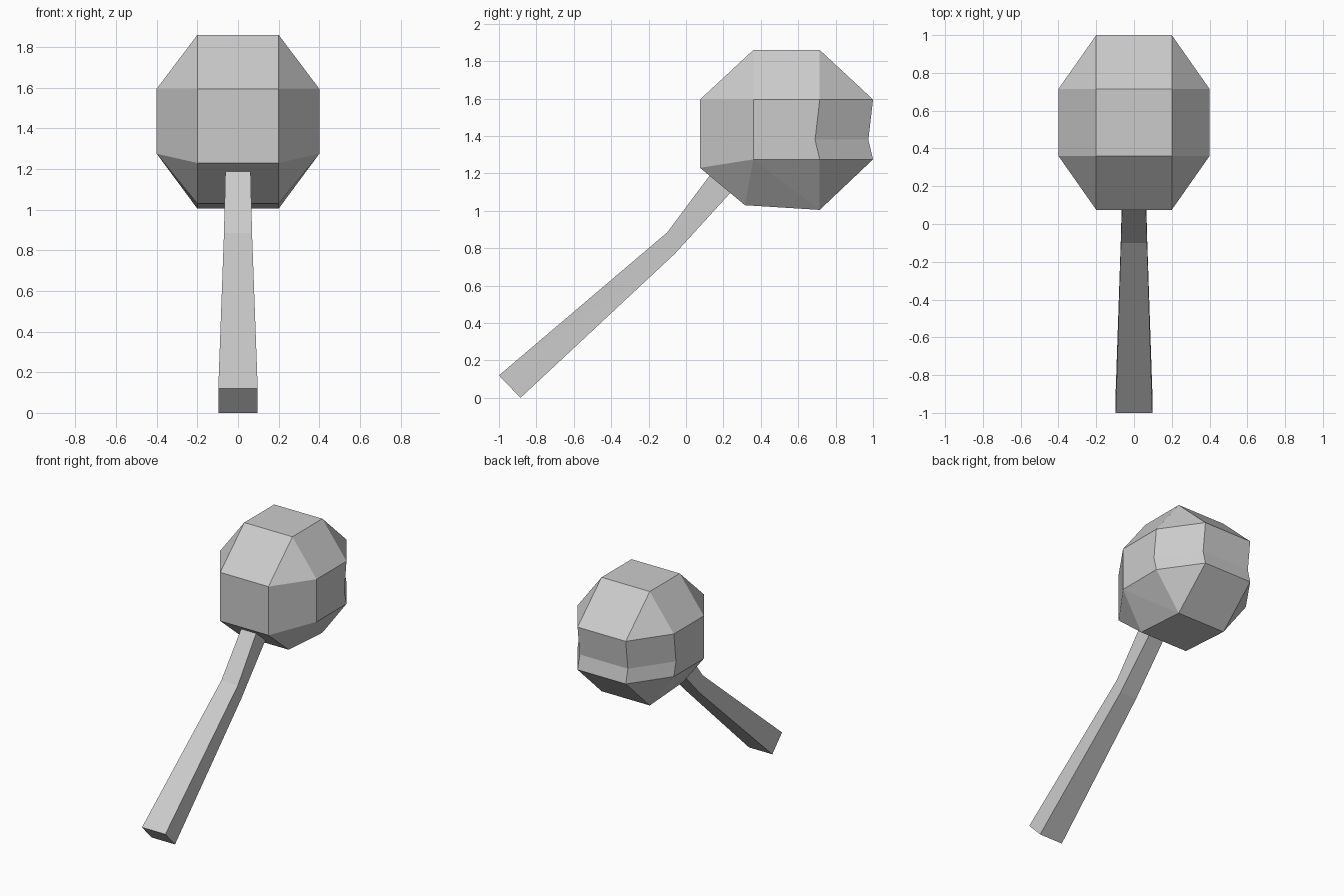
import bpy, bmesh, math

cube = bpy.data.objects.get("Cube")
if cube:
    bpy.data.objects.remove(cube, do_unlink=True)

# Single plain grey
grey = bpy.data.materials.new("light_grey")
grey.use_nodes = True
grey.diffuse_color = (0.6, 0.6, 0.6, 1)
grey.node_tree.nodes["Principled BSDF"].inputs["Base Color"].default_value = (0.6, 0.6, 0.6, 1)


def loft(name, rows, closed, mirrored):
    """Join rows of points with faces, close the ends, merge flat neighbours."""
    bm = bmesh.new()
    grid = [[bm.verts.new(p) for p in row] for row in rows]
    n = len(rows[0])
    for upper, lower in zip(grid, grid[1:]):
        for j in range(n if closed else n - 1):
            k = (j + 1) % n
            bm.faces.new((upper[j], upper[k], lower[k]))
            bm.faces.new((upper[j], lower[k], lower[j]))
    bm.faces.new(grid[0])
    bm.faces.new(grid[-1])
    bmesh.ops.remove_doubles(bm, verts=bm.verts[:], dist=0.0005)
    if mirrored:
        bmesh.ops.mirror(bm, geom=bm.verts[:] + bm.edges[:] + bm.faces[:],
                         axis='X', merge_dist=0.0005)
    bmesh.ops.recalc_face_normals(bm, faces=bm.faces[:])
    bmesh.ops.dissolve_limit(bm, angle_limit=math.radians(0.5),
                             verts=bm.verts[:], edges=bm.edges[:])
    mesh = bpy.data.meshes.new(name)
    bm.to_mesh(mesh)
    bm.free()
    mesh.materials.append(grey)
    obj = bpy.data.objects.new(name, mesh)
    bpy.context.collection.objects.link(obj)
    return obj


# Head: half outlines run front to back, from the top cap to the bottom cap
WIDE = (0, 0.2, 0.4, 0.4, 0.2, 0)
CAP = (0, 0.2, 0.2, 0.2, 0.2, 0)


def outline(xs, ys, front_z, z):
    zs = (front_z, front_z, z, z, z, z)
    return list(zip(xs, ys, zs))


def cap(front, back, front_z, back_z):
    ys = (front,) * 3 + (back,) * 3
    zs = (front_z,) * 3 + (back_z,) * 3
    return list(zip(CAP, ys, zs))


full = (0.075, 0.075, 0.36, 0.715, 1.0, 1.0)
dented = (0.075, 0.075, 0.36, 0.69, 0.975, 0.975)
loft("head", [
    cap(0.36, 0.715, 1.86, 1.86),
    outline(WIDE, full, 1.595, 1.595),
    outline(WIDE, dented, 1.38, 1.38),
    outline(WIDE, full, 1.23, 1.275),
    cap(0.315, 0.715, 1.03, 1.005),
], closed=False, mirrored=True)


# Handle: tapered square bar with one bend, its upper end set into the head
def section(w, top, bottom):
    return [(-w, *top), (w, *top), (w, *bottom), (-w, *bottom)]


loft("handle", [
    section(0.097, (-1.0, 0.12), (-0.885, 0)),
    section(0.069, (-0.1, 0.885), (-0.06, 0.77)),
    section(0.062, (0.135, 1.2), (0.25, 1.11)),
], closed=True, mirrored=False)
